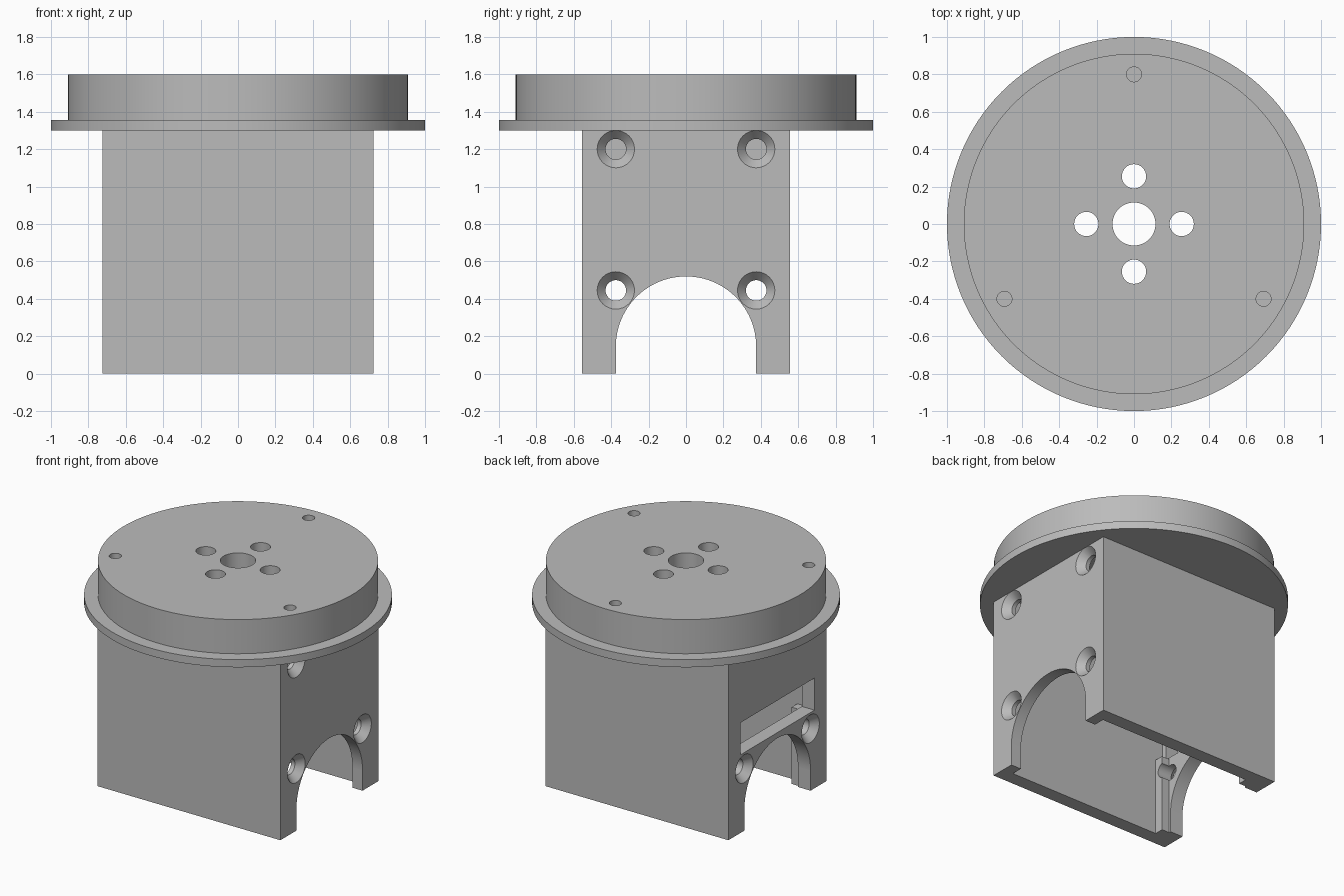
import bpy, math
from mathutils import Matrix

cube = bpy.data.objects.get("Cube")
if cube:
    bpy.data.objects.remove(cube, do_unlink=True)

grey = bpy.data.materials.new("light grey")
grey.use_nodes = True
grey.diffuse_color = (0.5, 0.5, 0.5, 1)
grey.node_tree.nodes["Principled BSDF"].inputs["Base Color"].default_value = (0.5, 0.5, 0.5, 1)


def finish(name):
    ob = bpy.context.object
    ob.name = name
    ob.data.materials.append(grey)
    bpy.ops.object.transform_apply(location=True, rotation=True, scale=True)
    return ob


def box(name, x, y, z):
    """Box from (low, high) ranges on each axis."""
    bpy.ops.mesh.primitive_cube_add(size=1, location=[sum(r) / 2 for r in (x, y, z)])
    bpy.context.object.scale = [r[1] - r[0] for r in (x, y, z)]
    return finish(name)


def cyl(name, r, depth, loc, axis="z", r2=None, sides=64):
    """Cylinder or cone; r is the low end, r2 the high end of the axis."""
    rot = (0, math.pi / 2, 0) if axis == "x" else (0, 0, 0)
    bpy.ops.mesh.primitive_cone_add(vertices=sides, radius1=r, radius2=r if r2 is None else r2,
                                    depth=depth, location=loc, rotation=rot)
    return finish(name)


def boolean(target, tool, operation="DIFFERENCE"):
    tool.hide_render = True
    mod = target.modifiers.new("bool", "BOOLEAN")
    mod.operation, mod.solver, mod.object = operation, "EXACT", tool
    bpy.context.view_layer.objects.active = target
    bpy.ops.object.modifier_apply(modifier=mod.name)
    bpy.data.objects.remove(tool, do_unlink=True)


def smooth(ob):
    bpy.ops.object.select_all(action="DESELECT")
    ob.select_set(True)
    bpy.context.view_layer.objects.active = ob
    bpy.ops.object.shade_smooth_by_angle(angle=math.radians(30))


HX, HY, TOP = 0.725, 0.555, 1.3      # housing half sizes and height
HOLE_Y, HOLE_Z = 0.375, 0.445        # side screw position

# Housing: hollow box open at the bottom, thicker on the -x side
housing = box("housing", (-HX, HX), (-HY, HY), (0, TOP))
boolean(housing, box("cavity", (-HX + 0.1, HX - 0.08), (-0.455, 0.455), (-0.1, TOP + 0.1)))

# Corner ribs inside the -x wall
for s in (-1, 1):
    y = sorted((s * 0.39, s * 0.5))
    boolean(housing, box("rib", (-HX + 0.05, -HX + 0.16), y, (0, 0.55)), "UNION")

# Arched opening through both end walls
boolean(housing, cyl("arch_round", 0.375, 2, (0, 0, 0.145), "x", sides=96))
boolean(housing, box("arch_legs", (-1, 1), (-0.375, 0.375), (-0.1, 0.145)))

# Slot in the -x wall
boolean(housing, box("slot", (-1, -0.5), (-0.42, 0.42), (0.56, 0.79)))

# Countersunk screw holes: four on +x, two on -x
for side, heights in ((1, (HOLE_Z, 1.2)), (-1, (HOLE_Z,))):
    for z in heights:
        for y in (-HOLE_Y, HOLE_Y):
            boolean(housing, cyl("bore", 0.055, 0.4, (side * HX, y, z), "x", sides=32))
            radii = (0.055, 0.1) if side > 0 else (0.1, 0.055)
            boolean(housing, cyl("countersink", radii[0], 0.05,
                                 (side * (HX - 0.0249), y, z), "x", radii[1], sides=32))
smooth(housing)

# Round top: thin flange with a raised disc
top_plate = cyl("top_plate", 1.0, 0.055, (0, 0, TOP + 0.0275), sides=128)
boolean(top_plate, cyl("disc", 0.91, 0.28, (0, 0, TOP + 0.16), sides=128), "UNION")

# Centre hole, four holes around it and three blind holes near the rim
boolean(top_plate, cyl("centre_hole", 0.115, 1, (0, 0, 1.5)))


def ring_of_holes(count, radius, r, depth, z):
    for i in range(count):
        a = math.pi / 2 + i * math.tau / count
        loc = (radius * math.cos(a), radius * math.sin(a), z)
        boolean(top_plate, cyl("hole", r, depth, loc, sides=32))


ring_of_holes(4, 0.255, 0.065, 1, 1.5)
ring_of_holes(3, 0.8, 0.04, 0.4, 1.6)
smooth(top_plate)
